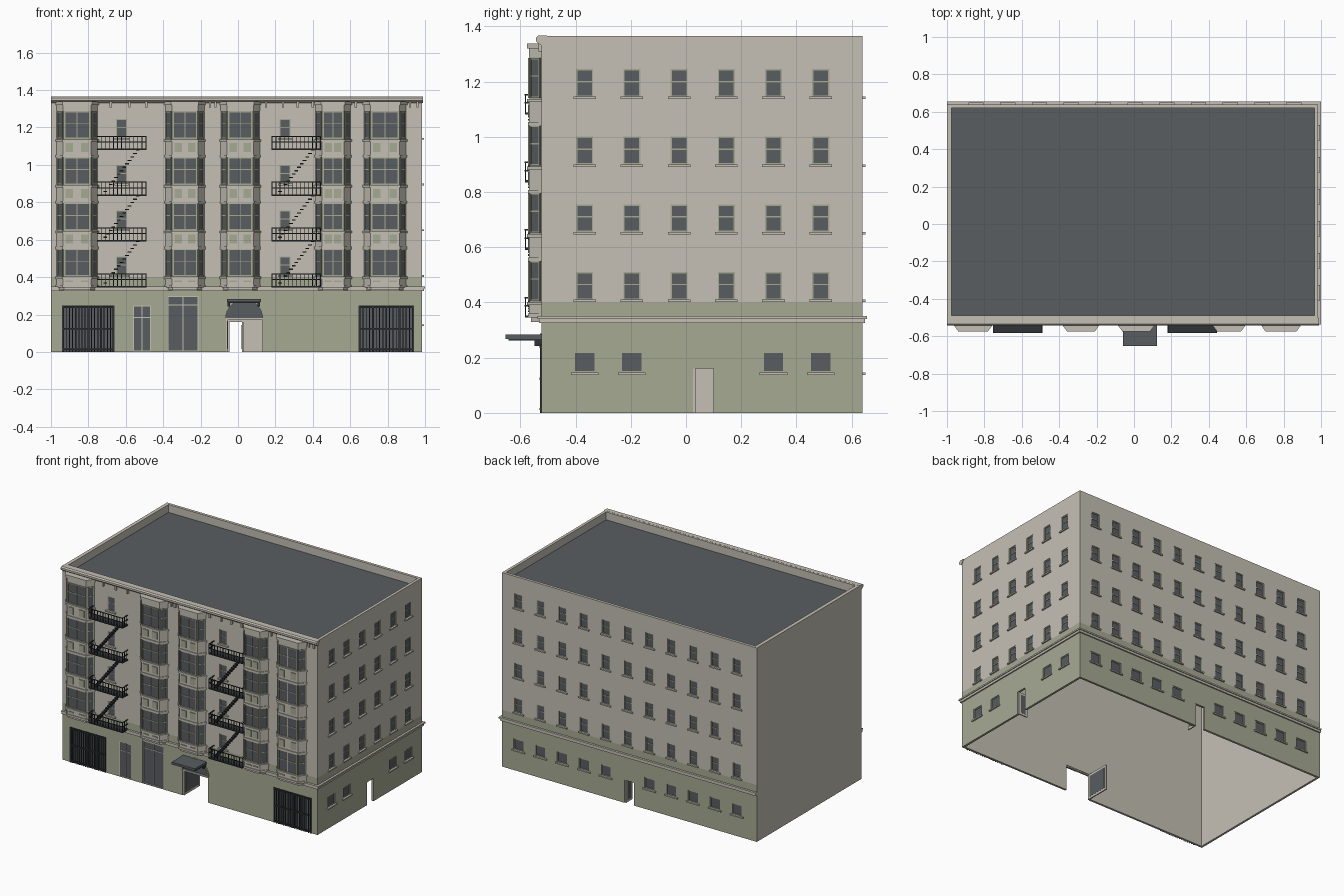
import bpy, bmesh, math
from mathutils import Vector

old = bpy.data.objects.get("Cube")
if old:
    bpy.data.objects.remove(old, do_unlink=True)

# Materials
PALETTE = {
    "beige_wall": (0.56, 0.53, 0.46),
    "sage_paint": (0.385, 0.40, 0.295),
    "slate_glass": (0.10, 0.11, 0.12),
    "black_iron": (0.03, 0.034, 0.038),
}
MATS = []
for name, rgb in PALETTE.items():
    m = bpy.data.materials.new(name)
    m.use_nodes = True
    m.diffuse_color = (*rgb, 1)
    m.node_tree.nodes["Principled BSDF"].inputs["Base Color"].default_value = (*rgb, 1)
    MATS.append(m)
WALL, SAGE, GLASS, IRON = range(4)

X0, X1, Y0, Y1, TOP = -1.0, 0.985, -0.523, 0.64, 1.365
FLOORS = [0.41, 0.655, 0.90, 1.145]
BAND = 0.40

# Wall frames: origin, direction along the wall, outward normal
FRONT = (Vector((0, Y0, 0)), Vector((1, 0, 0)), Vector((0, -1, 0)))
RIGHT = (Vector((X1, 0, 0)), Vector((0, 1, 0)), Vector((1, 0, 0)))
BACK = (Vector((0, Y1, 0)), Vector((1, 0, 0)), Vector((0, 1, 0)))


def extrude(bm, pts, vec, mat):
    a = [bm.verts.new(p) for p in pts]
    b = [bm.verts.new(Vector(p) + vec) for p in pts]
    faces = [bm.faces.new(a), bm.faces.new(b[::-1])]
    for i in range(len(a)):
        j = (i + 1) % len(a)
        faces.append(bm.faces.new((a[i], b[i], b[j], a[j])))
    for f in faces:
        f.material_index = mat


def prism(bm, fr, pts, d0, d1, mat):
    o, u, n = fr
    extrude(bm, [o + u * p + n * d0 + Vector((0, 0, z)) for p, z in pts], n * (d1 - d0), mat)


def box(bm, fr, u0, u1, z0, z1, d0, d1, mat=WALL):
    prism(bm, fr, [(u0, z0), (u1, z0), (u1, z1), (u0, z1)], d0, d1, mat)


def block(bm, x0, x1, y0, y1, z0, z1):
    extrude(bm, [(x0, y0, z0), (x1, y0, z0), (x1, y1, z0), (x0, y1, z0)], Vector((0, 0, z1 - z0)), WALL)


def finish(bm, name):
    bmesh.ops.recalc_face_normals(bm, faces=bm.faces)
    me = bpy.data.meshes.new(name)
    bm.to_mesh(me)
    bm.free()
    for m in MATS:
        me.materials.append(m)
    ob = bpy.data.objects.new(name, me)
    bpy.context.scene.collection.objects.link(ob)
    return ob


openings = bmesh.new()


def panes(bm, fr, u0, u1, z0, z1, d, cols, splits, mat, t=0.005):
    # Glass plate with edge frame, mullions and transoms
    box(bm, fr, u0, u1, z0, z1, d - 0.002, d + 0.002, GLASS)
    for i in range(cols + 1):
        c = u0 + t / 2 + (u1 - u0 - t) * i / cols
        box(bm, fr, c - t / 2, c + t / 2, z0, z1, d, d + 0.006, mat)
    for s in [0, 1] + splits:
        c = z0 + t / 2 + (z1 - z0 - t) * s
        box(bm, fr, u0, u1, c - t / 2, c + t / 2, d, d + 0.005, mat)


def window(bm, fr, u, z, w, h, cols=1, splits=(0.55,), mat=SAGE, sill=True):
    box(openings, fr, u - w / 2, u + w / 2, z, z + h, -0.01, 0.01)
    panes(bm, fr, u - w / 2, u + w / 2, z, z + h, -0.009, cols, list(splits), mat)
    if sill:
        box(bm, fr, u - w / 2 - 0.01, u + w / 2 + 0.01, z - 0.009, z, -0.004, 0.010)


def doorway(bm, fr, u0, u1, h, hinge, length):
    # Open doorway with the leaf swung inwards
    box(openings, fr, u0, u1, -0.1, h, -0.03, 0.01)
    box(bm, fr, hinge - 0.004, hinge + 0.004, 0, h, -length, -0.004, WALL)
    box(bm, fr, hinge - 0.005, hinge + 0.005, 0.015, h - 0.015, -length + 0.015, -0.02, GLASS)


# Side windows and door
bm = bmesh.new()
cols = [-0.367 + 0.171 * i for i in range(6)]
for u in cols:
    for z in FLOORS:
        window(bm, RIGHT, u, z, 0.062, 0.10)
for i in (0, 1, 4, 5):
    window(bm, RIGHT, cols[i], 0.147, 0.08, 0.075, splits=())
finish(bm, "side_windows")
bm = bmesh.new()
doorway(bm, RIGHT, 0.025, 0.10, 0.16, 0.03, 0.075)
finish(bm, "side_door")

# Back windows and door
bm = bmesh.new()
for i in range(11):
    u = -0.845 + 0.17 * i
    for z in FLOORS:
        window(bm, BACK, u, z, 0.062, 0.10)
    if i != 5:
        window(bm, BACK, u, 0.147, 0.08, 0.075, splits=())
finish(bm, "back_windows")
bm = bmesh.new()
doorway(bm, BACK, -0.045, 0.03, 0.16, 0.025, 0.075)
finish(bm, "back_door")

# Small front windows behind the fire escapes, and shop windows
bm = bmesh.new()
for u in (-0.622, 0.252):
    for z in FLOORS:
        window(bm, FRONT, u, z, 0.058, 0.10)
window(bm, FRONT, -0.513, 0.002, 0.095, 0.245, 2, (0.75,), WALL, False)
window(bm, FRONT, -0.293, 0.002, 0.165, 0.298, 2, (0.84,), WALL, False)
finish(bm, "front_windows")

# Barred gates
bm = bmesh.new()
for u0, u1 in ((-0.935, -0.665), (0.65, 0.935)):
    window(bm, FRONT, (u0 + u1) / 2, 0.002, u1 - u0, 0.245, 4, (), IRON, False)
    for i in range(17):
        c = u0 + (u1 - u0) * i / 16
        t = 0.005 if i % 4 == 0 else 0.0025
        box(bm, FRONT, c - t, c + t, 0, 0.247, 0.001, 0.006, IRON)
    for z in (0.01, 0.12, 0.235):
        box(bm, FRONT, u0, u1, z, z + 0.008, 0.002, 0.008, IRON)
finish(bm, "barred_gates")

# Main entrance with arched fanlight
EC, ER, SPRING = 0.033, 0.098, 0.18
def arc(r):
    return [(EC + r * math.cos(math.pi * i / 16), SPRING + r * math.sin(math.pi * i / 16)) for i in range(17)]
bm = bmesh.new()
doorway(bm, FRONT, EC - ER, EC + ER, SPRING, EC - ER + 0.006, 0.18)
prism(bm, FRONT, arc(ER), -0.014, -0.008, GLASS)
box(bm, FRONT, EC - ER, EC + ER, SPRING - 0.008, SPRING + 0.002, -0.012, 0, WALL)
prism(bm, FRONT, arc(ER + 0.01) + arc(ER)[::-1], -0.002, 0.005, SAGE)
finish(bm, "main_entrance")
fan = bmesh.new()
prism(fan, FRONT, arc(ER), -0.01, 0.01, SAGE)

# Entrance canopy
bm = bmesh.new()
box(bm, FRONT, -0.06, 0.122, 0.268, 0.284, 0.0, 0.13, GLASS)
box(bm, FRONT, -0.055, 0.117, 0.262, 0.268, 0.01, 0.12, IRON)
for u in (-0.055, 0.105):
    box(bm, FRONT, u, u + 0.012, 0.243, 0.268, 0.0, 0.025, IRON)
finish(bm, "entrance_canopy")

# Building shell: hollow, open below, with a sunken roof
bm = bmesh.new()
block(bm, X0, X1, Y0, Y1, 0, TOP)
shell = finish(bm, "building_shell")
inner, well = bmesh.new(), bmesh.new()
block(inner, X0 + 0.015, X1 - 0.015, Y0 + 0.015, Y1 - 0.015, -0.2, 1.285)
block(well, X0 + 0.025, X1 - 0.02, Y0 + 0.033, Y1 - 0.02, 1.31, 1.5)
cutters = [finish(b, n) for b, n in ((inner, "inner_cutter"), (well, "roof_cutter"),
                                     (openings, "opening_cutter"), (fan, "fanlight_cutter"))]
for c in cutters:
    c.hide_render = True
    mod = shell.modifiers.new(c.name, "BOOLEAN")
    mod.operation, mod.solver, mod.object = "DIFFERENCE", "EXACT", c
bpy.context.view_layer.update()
cut = bpy.data.meshes.new_from_object(shell.evaluated_get(bpy.context.evaluated_depsgraph_get()))
shell.modifiers.clear()
shell.data = cut
for c in cutters:
    bpy.data.objects.remove(c, do_unlink=True)
cut.materials.clear()
for m in MATS:
    cut.materials.append(m)
bm = bmesh.new()
bm.from_mesh(cut)
bmesh.ops.bisect_plane(bm, geom=bm.verts[:] + bm.edges[:] + bm.faces[:],
                       plane_co=(0, 0, BAND), plane_no=(0, 0, 1))
E = 0.012
for f in bm.faces:
    c = f.calc_center_median()
    outer = c.x > X1 - E or c.y < Y0 + E or c.y > Y1 - E
    f.material_index = WALL
    if c.z < BAND and outer and f.normal.x > -0.5:
        f.material_index = SAGE
    elif f.normal.z > 0.5 and 1.3 < c.z < 1.32:
        f.material_index = GLASS
bm.to_mesh(cut)
bm.free()

# Belt course around three sides
bm = bmesh.new()
for z0, z1, d in ((0.325, 0.34, 0.009), (0.34, 0.35, 0.015)):
    box(bm, FRONT, X0, X1 + d, z0, z1, 0, d)
    box(bm, RIGHT, Y0, Y1, z0, z1, 0, d)
    box(bm, BACK, X0, X1 + d, z0, z1, 0, d)
finish(bm, "belt_course")

# Front cornice and brackets
bm = bmesh.new()
profile = [(0, 1.33), (0.007, 1.335), (0.02, 1.345), (0.02, 1.358), (0.012, 1.366), (-0.02, 1.366)]
extrude(bm, [(X0, Y0 - d, z) for d, z in profile], Vector((X1 + 0.005 - X0, 0, 0)), WALL)
for u in (-0.68, -0.58, -0.49, -0.15, -0.12, 0.15, 0.24, 0.32, 0.40, 0.63, 0.92, 0.96):
    box(bm, FRONT, u - 0.006, u + 0.006, 1.308, 1.338, 0, 0.012)
finish(bm, "cornice")


# Bay windows
def bay_outline(c, w, o):
    half, front, depth = w / 2 + o, w / 2 - 0.034 + o * 0.6, 0.043 + o
    return [(c - half, Y0), (c - front, Y0 - depth), (c + front, Y0 - depth), (c + half, Y0)]


def bay(bm, c, w):
    def layer(o, z0, z1, mat=WALL):
        extrude(bm, [(x, y, z0) for x, y in bay_outline(c, w, o)], Vector((0, 0, z1 - z0)), mat)

    pts = [Vector((x, y, 0)) for x, y in bay_outline(c, w, 0)]
    layer(-0.004, 0.33, 0.345)
    for z in FLOORS:
        z -= 0.008
        base = max(z - 0.098, 0.345)
        layer(0.007, base, base + 0.014)
        layer(0.002, base + 0.014, z - 0.012)
        layer(0.009, z - 0.012, z)
        layer(0, z, z + 0.15, SAGE)
        for a, b in zip(pts, pts[1:]):
            u = (b - a).normalized()
            fr, length = (a, u, Vector((u.y, -u.x, 0))), (b - a).length
            wide = length > 0.08
            panes(bm, fr, 0.005, length - 0.005, z + 0.004, z + 0.148, 0.0, 2 if wide else 1, [0.55], SAGE)
            if wide:
                for e in (0.012, length - 0.052):
                    box(bm, fr, e, e + 0.04, base + 0.03, z - 0.02, 0, 0.007, SAGE)
    layer(0.002, 1.287, 1.32)
    layer(0.009, 1.32, 1.338)


bm = bmesh.new()
for c, w in ((-0.86, 0.215), (-0.284, 0.205), (0.012, 0.205), (0.508, 0.185), (0.786, 0.222)):
    bay(bm, c, w)
finish(bm, "bay_windows")

# Fire escapes
bm = bmesh.new()
LEVELS = [0.345, 0.59, 0.835, 1.08]
for u0, u1 in ((-0.755, -0.49), (0.18, 0.443)):
    for z in LEVELS:
        box(bm, FRONT, u0, u1, z, z + 0.008, 0, 0.06, IRON)
        for h in (0.04, 0.07):
            box(bm, FRONT, u0, u1, z + h, z + h + 0.005, 0.057, 0.061, IRON)
            for e in (u0, u1 - 0.004):
                box(bm, FRONT, e, e + 0.004, z + h, z + h + 0.005, 0, 0.06, IRON)
        for i in range(13):
            c = u0 + (u1 - u0 - 0.004) * i / 12
            box(bm, FRONT, c, c + 0.004, z, z + 0.073, 0.057, 0.06, IRON)
        for d in (0.015, 0.035):
            for e in (u0, u1 - 0.004):
                box(bm, FRONT, e, e + 0.004, z, z + 0.073, d, d + 0.003, IRON)
    for z in LEVELS[:-1]:
        for i in range(13):
            c, h = u0 + 0.035 + 0.0145 * i, z + 0.02 + 0.0185 * i
            box(bm, FRONT, c, c + 0.02, h, h + 0.006, 0.018, 0.05, IRON)
finish(bm, "fire_escapes")
